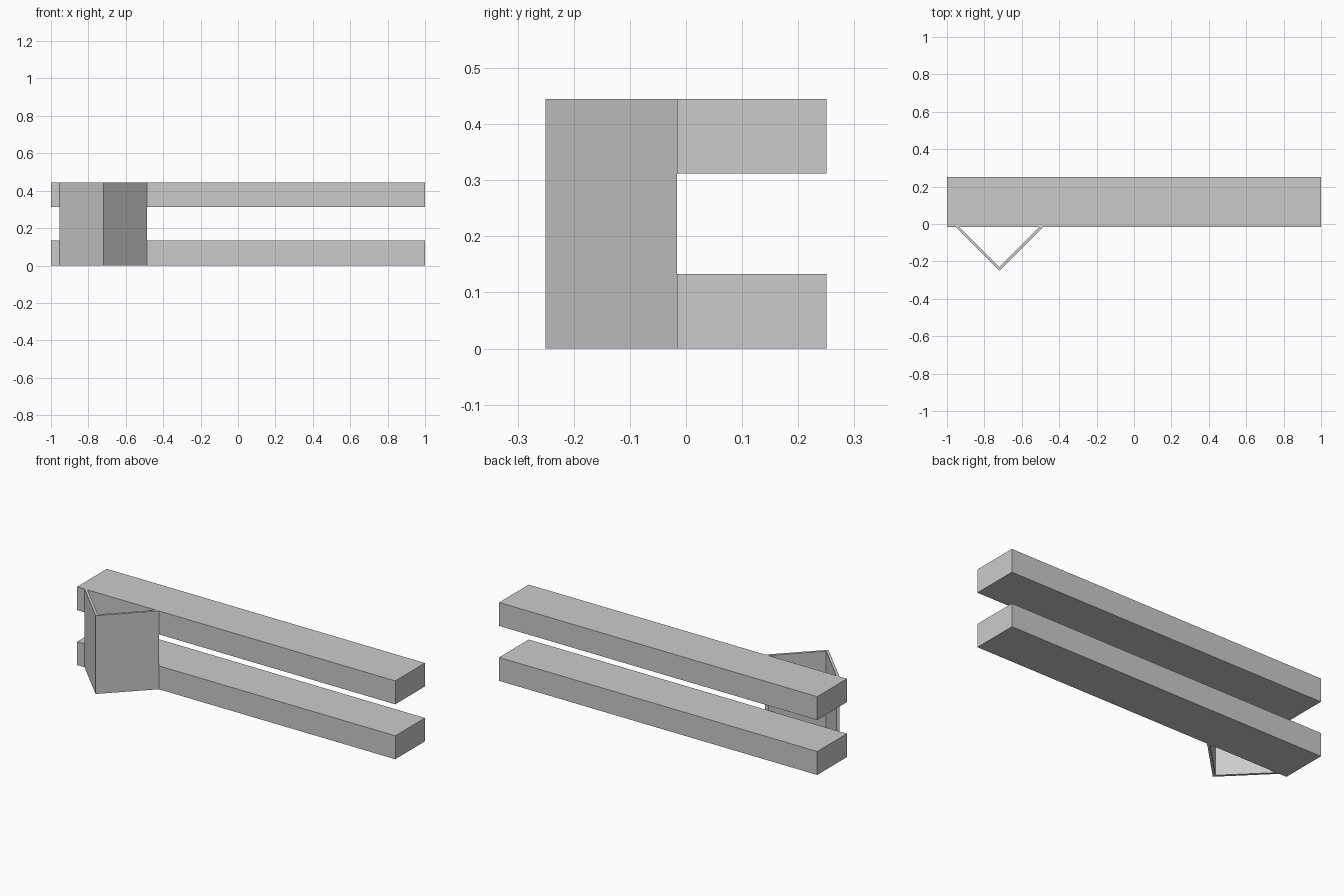
import bpy
import bmesh

cube = bpy.data.objects.get("Cube")
if cube:
    bpy.data.objects.remove(cube, do_unlink=True)

grey = bpy.data.materials.new("light_grey")
grey.use_nodes = True
colour = (0.6, 0.6, 0.6, 1)
grey.diffuse_color = colour
grey.node_tree.nodes["Principled BSDF"].inputs["Base Color"].default_value = colour

HEIGHT = 0.445
RAIL_HEIGHT = 0.133
FRONT, BACK = -0.016, 0.25


def prism(name, outline, bottom, height):
    """Extrude a closed xy outline straight up."""
    bm = bmesh.new()
    face = bm.faces.new([bm.verts.new((x, y, bottom)) for x, y in outline])
    result = bmesh.ops.extrude_face_region(bm, geom=[face])
    top = [v for v in result["geom"] if isinstance(v, bmesh.types.BMVert)]
    bmesh.ops.translate(bm, verts=top, vec=(0, 0, height))
    bmesh.ops.recalc_face_normals(bm, faces=bm.faces)
    mesh = bpy.data.meshes.new(name)
    bm.to_mesh(mesh)
    bm.free()
    mesh.materials.append(grey)
    obj = bpy.data.objects.new(name, mesh)
    bpy.context.collection.objects.link(obj)
    return obj


# Two long parallel rails
rail = [(-1, FRONT), (1, FRONT), (1, BACK), (-1, BACK)]
prism("lower_rail", rail, 0, RAIL_HEIGHT)
prism("upper_rail", rail, HEIGHT - RAIL_HEIGHT, RAIL_HEIGHT)

# Folded V plate joining the rails at the front
apex_x, apex_y, wall = -0.72, -0.25, 0.02
reach = FRONT - apex_y
prism("v_bracket", [
    (apex_x - reach, FRONT),
    (apex_x, apex_y),
    (apex_x + reach, FRONT),
    (apex_x + reach - wall, FRONT),
    (apex_x, apex_y + wall),
    (apex_x - reach + wall, FRONT),
], 0, HEIGHT)
